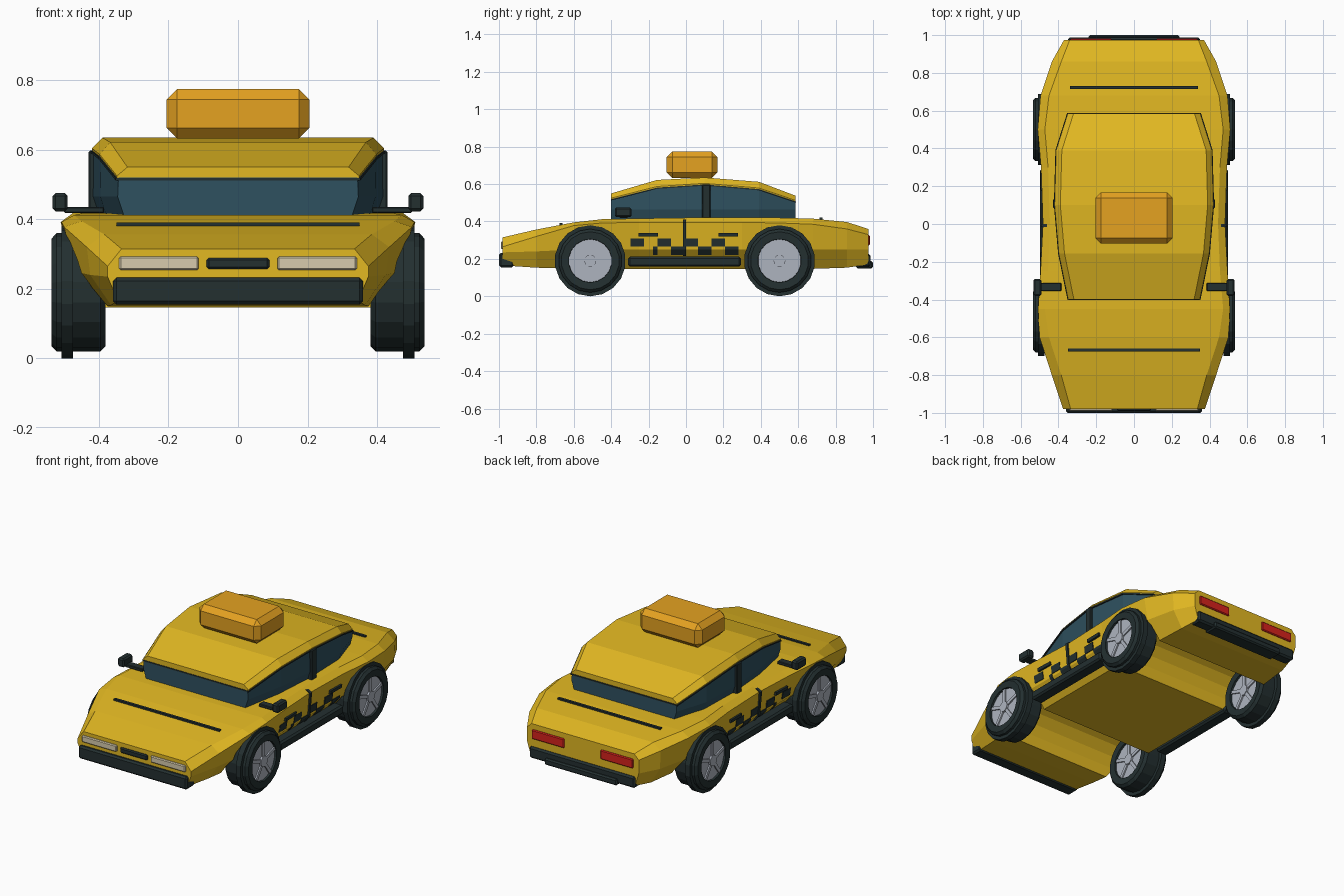
import bpy, bmesh, math
from mathutils import Vector

if "Cube" in bpy.data.objects:
    bpy.data.objects.remove(bpy.data.objects["Cube"])


def material(name, rgb):
    m = bpy.data.materials.new(name)
    m.diffuse_color = (*rgb, 1)
    m.use_nodes = True
    m.node_tree.nodes["Principled BSDF"].inputs["Base Color"].default_value = m.diffuse_color
    return m


YELLOW = material("taxi_yellow", (0.76, 0.48, 0.016))
ORANGE = material("sign_orange", (0.78, 0.36, 0.015))
DARK = material("dark_rubber", (0.017, 0.029, 0.03))
GLASS = material("blue_glass", (0.028, 0.082, 0.115))
GREY = material("wheel_grey", (0.42, 0.455, 0.52))
CREAM = material("lamp_cream", (0.68, 0.60, 0.42))
RED = material("lamp_red", (0.68, 0.016, 0.012))


def finish(bm, name, mat):
    bmesh.ops.recalc_face_normals(bm, faces=bm.faces[:])
    me = bpy.data.meshes.new(name)
    bm.to_mesh(me)
    bm.free()
    me.materials.append(mat)
    ob = bpy.data.objects.new(name, me)
    bpy.context.collection.objects.link(ob)
    return ob


def box(name, mat, x, y, z, bevel=0.0):
    """Box given by its (min, max) range on each axis, with chamfered edges."""
    bm = bmesh.new()
    bmesh.ops.create_cube(bm, size=1)
    for v in bm.verts:
        for i, (lo, hi) in enumerate((x, y, z)):
            v.co[i] = (lo + hi) / 2 + v.co[i] * (hi - lo)
    if bevel:
        bmesh.ops.bevel(bm, geom=bm.edges[:], offset=bevel, segments=1, affect='EDGES')
    return finish(bm, name, mat)


def skin(bm, rings):
    """Join rings of vertices into a closed tube with end caps."""
    n = len(rings[0])
    for a, b in zip(rings, rings[1:]):
        for i in range(n):
            j = (i + 1) % n
            bm.faces.new((a[i], a[j], b[j], b[i]))
    bm.faces.new(rings[0])
    bm.faces.new(rings[-1])


def loft(name, mat, sections):
    """Skin mirrored half sections [(y, [(x, z), ...top to bottom])]."""
    bm = bmesh.new()
    skin(bm, [[bm.verts.new((x, y, z)) for x, z in half + [(-x, z) for x, z in reversed(half)]]
              for y, half in sections])
    return finish(bm, name, mat)


def lathe(name, mat, profile, side, y, z, sides):
    """Revolve (x, radius) points about a sideways axle."""
    bm = bmesh.new()
    turns = [2 * math.pi * k / sides for k in range(sides)]
    skin(bm, [[bm.verts.new((side * x, y + r * math.sin(t), z - r * math.cos(t)))
               for t in turns] for x, r in profile])
    return finish(bm, name, mat)


# Body shell: y, then top edge, shoulder, waist and floor as (x, z)
BODY = [
    (-0.98, [(.335, .315), (.375, .265), (.375, .235), (.345, .165)]),
    (-0.80, [(.385, .357), (.435, .320), (.425, .240), (.365, .153)]),
    (-0.60, [(.450, .395), (.500, .378), (.470, .250), (.385, .147)]),
    (-0.45, [(.472, .412), (.508, .392), (.475, .250), (.385, .147)]),
    (-0.25, [(.455, .416), (.495, .395), (.473, .250), (.385, .147)]),
    (0.00, [(.445, .420), (.482, .395), (.470, .250), (.385, .147)]),
    (0.30, [(.455, .421), (.492, .395), (.473, .250), (.385, .147)]),
    (0.50, [(.472, .420), (.510, .392), (.475, .250), (.385, .147)]),
    (0.68, [(.450, .415), (.495, .385), (.470, .250), (.385, .147)]),
    (0.86, [(.385, .397), (.435, .360), (.430, .250), (.370, .153)]),
    (0.975, [(.340, .360), (.370, .330), (.370, .250), (.345, .170)]),
]
AXLES = (-.512, .50)
AXLE_Z = .19
body = loft("body", YELLOW, BODY)

# Wheel tunnels cut right across the underside
for cy in AXLES:
    cutter = lathe("tunnel_cutter", YELLOW, [(-.7, .187), (.7, .187)], 1, cy, AXLE_Z, 18)
    cutter.hide_render = True
    cutter.hide_set(True)
    cut = body.modifiers.new("wheel_tunnel", 'BOOLEAN')
    cut.operation = 'DIFFERENCE'
    cut.solver = 'EXACT'
    cut.object = cutter


def side_x(y, z):
    """Half width of the body at a given place on its flank."""
    def at(half):
        for (x0, z0), (x1, z1) in zip(half, half[1:]):
            if z1 <= z <= z0:
                return x0 + (x1 - x0) * (z0 - z) / (z0 - z1)
        return half[0][0]
    for (ya, ha), (yb, hb) in zip(BODY, BODY[1:]):
        if ya <= y <= yb:
            f = (y - ya) / (yb - ya)
            return at(ha) * (1 - f) + at(hb) * f


def side_plate(name, mat, s, y0, y1, z0, z1, t):
    """Plate bending with the flank, standing out by t."""
    bm = bmesh.new()
    levels = [z0] + [z for z in (.25, .395) if z0 < z < z1] + [z1]
    skin(bm, [[bm.verts.new((s * (side_x(y, z) + d), y, z))
               for y, d in ((y0, -.004), (y1, -.004), (y1, t), (y0, t))] for z in levels])
    return finish(bm, name, mat)


# Cabin: y, half width, underside of roof, top of roof
CABIN = [(-.40, .348, .515, .55), (-.155, .398, .577, .622), (.10, .420, .594, .635),
         (.39, .412, .569, .612), (.585, .350, .503, .538)]
loft("cabin_glass", GLASS, [(y, [(w - .004, lo + .005), (w - .002, .465), (w - .025, .395)])
                            for y, w, lo, hi in CABIN])
loft("roof_trim", DARK, [(y * 1.005, [(w + .004, lo + .004), (w + .004, lo - .003)])
                         for y, w, lo, hi in CABIN])
loft("roof", YELLOW, [(y, [(w - .03, hi), (w, lo + .010), (w, lo + .002)])
                      for y, w, lo, hi in CABIN])
box("roof_sign", ORANGE, (-.205, .205), (-.103, .168), (.632, .775), .03)

# Nose: grille, bumper and bonnet seam
box("front_grille", DARK, (-.09, .09), (-.99, -.96), (.257, .289), .006)
box("front_bumper", DARK, (-.36, .36), (-1.0, -.92), (.155, .232), .01)
box("bonnet_seam", DARK, (-.35, .35), (-.676, -.660), (.365, .391))
# Tail: stepped bumper and boot seam
box("rear_bumper", DARK, (-.35, .35), (.915, .987), (.157, .225), .01)
box("rear_bumper_step", DARK, (-.24, .24), (.91, 1.0), (.149, .188), .008)
box("boot_seam", DARK, (-.34, .34), (.714, .730), (.395, .420))

for s, label in ((1, "right"), (-1, "left")):
    def span(a, b):
        return (a, b) if s > 0 else (-b, -a)

    box("headlamp_" + label, CREAM, span(.113, .342), (-.99, -.96), (.254, .293), .005)
    box("tail_lamp_" + label, RED, span(.12, .335), (.95, .983), (.272, .328), .005)

    # Door mirror, pillar, seam, handles and sill
    box("mirror_arm_" + label, DARK, span(.385, .50), (-.355, -.312), (.418, .436), .003)
    box("mirror_head_" + label, DARK, span(.490, .533), (-.38, -.292), (.423, .475), .008)
    box("door_pillar_" + label, DARK, span(.395, .430), (.085, .131), (.415, .598), .005)
    side_plate("door_seam_" + label, DARK, s, -.017, -.001, .215, .410, .009)
    for y0, y1 in ((-.255, -.15), (.175, .278)):
        side_plate("door_handle_" + label, DARK, s, y0, y1, .319, .338, .012)
    box("sill_" + label, DARK, span(.42, .497), (-.31, .293), (.158, .212), .01)

    # Two rows of checks along the doors
    cell = .0725
    for i in range(8):
        y0 = -.298 + i * cell
        z0 = .265 if i % 2 == 0 else .221
        cut_short = .05 if i == 1 else 0
        side_plate("check_" + label, DARK, s, y0 + cut_short, y0 + cell, z0, z0 + .045, .004)

    # Wheels: tyre recessed on both faces, tread ring, rims, spokes and hubs
    for cy in AXLES:
        lathe("tyre_" + label, DARK,
              [(.402, .114), (.384, .116), (.381, .155), (.396, .170), (.522, .170),
               (.536, .155), (.533, .116), (.515, .114)], s, cy, AXLE_Z, 18)
        lathe("tyre_ring_" + label, DARK, [(.475, .19), (.507, .19)], s, cy, AXLE_Z, 18)
        for face, out in ((.521, 1), (.396, -1)):
            lathe("rim_" + label, GREY, [(face - out * .02, .116), (face, .116)],
                  s, cy, AXLE_Z, 24)
            lathe("hub_" + label, GREY, [(face - out * .006, .032), (face + out * .012, .032)],
                  s, cy, AXLE_Z, 12)
            for k in range(5):
                spoke = box("spoke_" + label, GREY, (-.008, .008), (-.010, .010), (.02, .113))
                spoke.location = Vector((s * face, cy, AXLE_Z))
                spoke.rotation_euler.x = 2 * math.pi * k / 5
